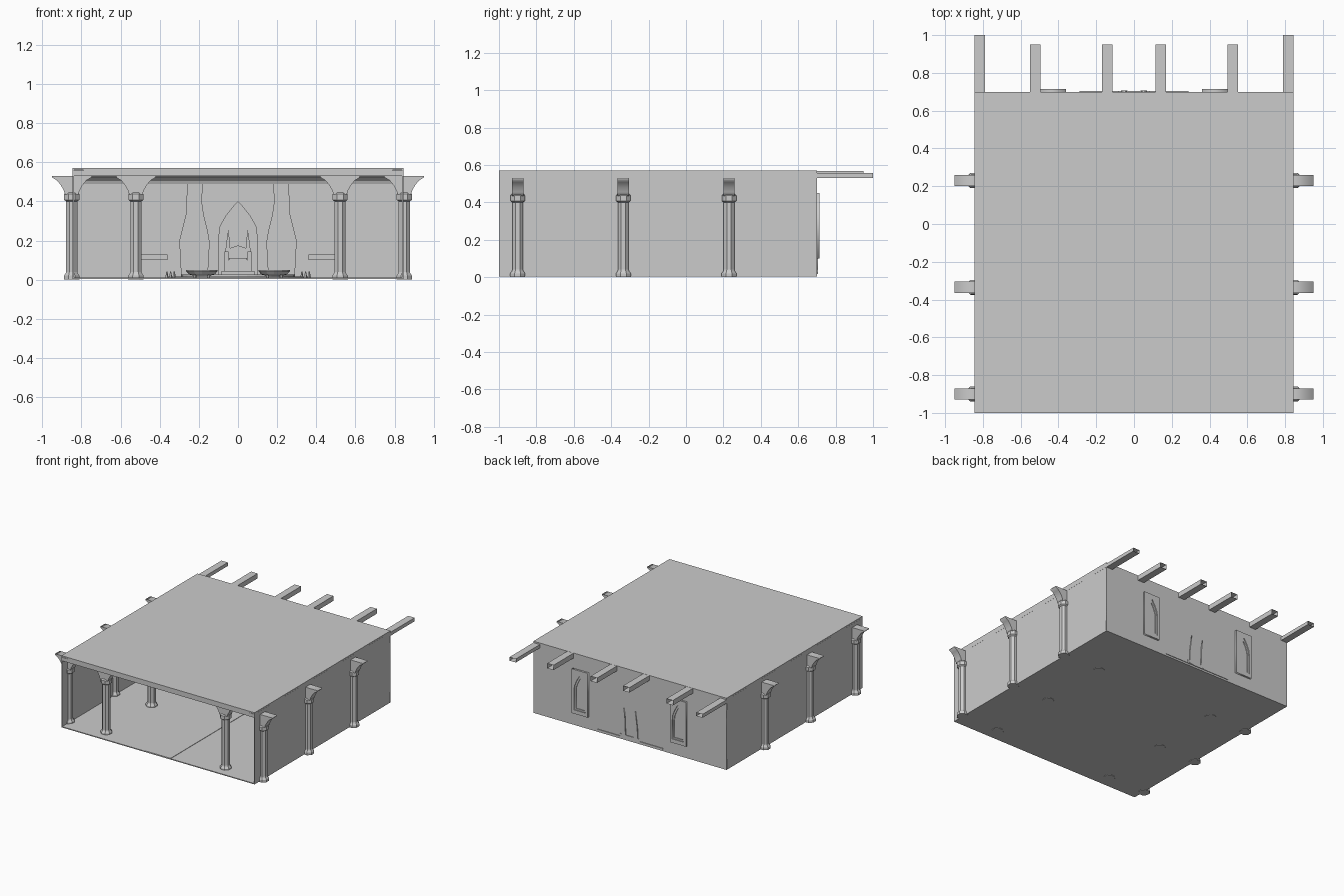
import bpy, bmesh
from math import pi, cos, sin

if "Cube" in bpy.data.objects:
    bpy.data.objects.remove(bpy.data.objects["Cube"])


def finish(name, bm):
    bmesh.ops.recalc_face_normals(bm, faces=bm.faces)
    me = bpy.data.meshes.new(name)
    bm.to_mesh(me)
    bm.free()
    ob = bpy.data.objects.new(name, me)
    bpy.context.collection.objects.link(ob)
    return ob


def box(name, x0, x1, y0, y1, z0, z1, open_back=False):
    bm = bmesh.new()
    bmesh.ops.create_cube(bm, size=1)
    for v in bm.verts:
        v.co = ((x0 + x1) / 2 + v.co.x * (x1 - x0),
                (y0 + y1) / 2 + v.co.y * (y1 - y0),
                (z0 + z1) / 2 + v.co.z * (z1 - z0))
    ob_faces = [f for f in bm.faces if f.calc_center_median().y > y1 - 1e-5]
    if open_back:
        bmesh.ops.delete(bm, geom=ob_faces, context='FACES_ONLY')
    return finish(name, bm)


def lathe(name, profile, x, y, n=8, cap=True, a0=0.0, arc=2 * pi):
    """Faceted turned part from (radius, z) points."""
    bm = bmesh.new()
    full = arc > 6.28
    m = n if full else n + 1
    rings = [[bm.verts.new((x + r * cos(a0 + arc * i / n), y + r * sin(a0 + arc * i / n), z))
              for i in range(m)] for r, z in profile]
    for a, b in zip(rings, rings[1:]):
        for i in range(m):
            bm.faces.new((a[i], a[(i + 1) % m], b[(i + 1) % m], b[i]))
    if cap:
        bm.faces.new(rings[0])
        bm.faces.new(rings[-1])
    return finish(name, bm)


def plate(name, loops, y0, y1, x=0.0):
    """Flat x-z outline (extra loops are holes) with thickness in y."""
    cu = bpy.data.curves.new(name, 'CURVE')
    cu.dimensions = '2D'
    cu.fill_mode = 'BOTH'
    cu.extrude = (y1 - y0) / 2
    for pts in loops:
        sp = cu.splines.new('POLY')
        sp.points.add(len(pts) - 1)
        for p, (px, pz) in zip(sp.points, pts):
            p.co = (px, pz, 0, 1)
        sp.use_cyclic_u = True
    ob = bpy.data.objects.new(name, cu)
    bpy.context.collection.objects.link(ob)
    ob.location = (x, (y0 + y1) / 2, 0)
    ob.rotation_euler = (pi / 2, 0, 0)
    bpy.ops.object.select_all(action='DESELECT')
    bpy.context.view_layer.objects.active = ob
    ob.select_set(True)
    bpy.ops.object.convert(target='MESH')
    return ob


def gothic(w, z0, spring, top):
    """Pointed arch outline of half width w."""
    side = [(w, spring), (w * .93, spring + (top - spring) * .3),
            (w * .62, spring + (top - spring) * .6), (0.25 * w, spring + (top - spring) * .86)]
    return ([(-w, z0), (w, z0)] + side + [(0, top)] + [(-a, b) for a, b in reversed(side)])


W, F, B, H = 0.845, -1.0, 0.70, 0.57

# shell: floor, roof, walls
box("floor", -W, W, F, B, 0.003, 0.01)
box("roof", -W, W, F, B, 0.56, H)
for s in (-1, 1):
    box("side_wall", min(s * W, s * (W - .006)), max(s * W, s * (W - .006)), F, B, 0.003, 0.56)

# back wall with two window openings
rect = [(-W, 0.003), (W, 0.003), (W, .56), (-W, .56)]
opening = gothic(.05, .13, .28, .41)
holes = [[(a + s * .43, b) for a, b in opening] for s in (-1, 1)]
plate("back_wall", [rect] + holes, B - .006, B)

# roof beams running past the back wall
for s in (-1, 1):
    for c, y1, z1 in ((.8175, 1.0, .558), (.522, .95, H - .001), (.142, .95, H - .001)):
        box("roof_beam", s * c - .028, s * c + .028, F, y1, .53, z1, True)

# columns, brackets and cross beams
shaft = [(.043, 0), (.043, .02), (.034, .032), (.031, .04), (.031, .40),
         (.042, .408), (.042, .437), (.034, .445)]
half = [(.034, .435), (.04, .455), (.055, .482), (.075, .507), (.10, .522), (.10, .53)]
bracket = half + [(-a, b) for a, b in reversed(half)]
for y in (-.90, -.335, .23):
    box("cross_beam", -.79, .79, y - .028, y + .028, .528, .56)
    for x in (-.85, -.522, .522, .85):
        lathe("column", shaft, x, y, 8, a0=pi / 8)
        plate("column_bracket", [bracket], y - .03, y + .03, x)
box("front_header", -.79, .79, F, F + .03, .53, .56)

# cornice along the back wall
bm = bmesh.new()
prof = [(B, .49), (B - .012, .49), (B - .018, .505), (B - .04, .525), (B - .04, .535), (B, .56)]
ends = [[bm.verts.new((x, y, z)) for y, z in prof] for x in (-.83, .83)]
for e in ends:
    bm.faces.new(e)
for i in range(len(prof)):
    j = (i + 1) % len(prof)
    bm.faces.new((ends[0][i], ends[0][j], ends[1][j], ends[1][i]))
finish("back_cornice", bm)

# windows, curtains and the arched panel on the back wall
for s in (-1, 1):
    frame = [(-.07, .10), (.07, .10), (.07, .45), (-.07, .45)]
    plate("window_frame", [frame, opening], B, B + .015, s * .43)
    plate("window_tracery", [gothic(.05, .13, .28, .41), gothic(.038, .142, .275, .385)],
          B - .008, B + .008, s * .43)
    plate("window_pane", [opening], B - .004, B + .002, s * .43)
    box("window_sill", s * .43 - .07, s * .43 + .07, B - .03, B, .10, .128)
    drape = [(.29, .01), (.30, .20), (.285, .26), (.265, .34), (.26, .49),
             (.18, .49), (.185, .40), (.175, .33), (.155, .25), (.145, .19), (.155, .01)]
    plate("wall_drape", [[(s * a, b) for a, b in drape]], B - .014, B - .004)
plate("arched_panel", [gothic(.10, .01, .22, .40)], B - .016, B - .004)

# carpet and half-round dais
box("carpet", -.11, .11, F, .40, .004, .013)
lathe("dais", [(.36, .003), (.36, .017)], 0, B, 20, a0=pi, arc=pi)
lathe("dais_step", [(.29, .017), (.29, .026)], 0, B + .005, 20, a0=pi, arc=pi)

# throne
box("throne_base", -.085, .085, .53, B + .005, .02, .045)
box("throne_seat", -.052, .052, .57, B - .005, .045, .10)
box("throne_cushion", -.045, .045, .565, B - .02, .10, .11)
plate("throne_back", [[(-.05, .045), (.05, .045), (.045, .16), (0, .175), (-.045, .16)]], .67, .698)
for s in (-1, 1):
    box("throne_arm", s * .058 - .01, s * .058 + .01, .57, B - .005, .045, .145)
    spire = [(.035, .02), (.07, .02), (.068, .12), (.058, .20), (.05, .255), (.042, .20), (.038, .12)]
    plate("throne_spire", [[(s * a, b) for a, b in spire]], .675, .707)

# fire bowls and stand feet
for s in (-1, 1):
    x, y = s * .185, .135
    lathe("fire_bowl", [(.04, .020), (.065, .026), (.08, .042), (.08, .05),
                        (.07, .05), (.06, .036), (.035, .03)], x, y, 12)
    for i in range(4):
        a = pi / 4 + i * pi / 2
        lathe("bowl_foot", [(.010, .003), (.007, .015), (.010, .03)],
              x + .05 * cos(a), y + .05 * sin(a), 6)
    for i in range(3):
        a = pi / 2 + i * 2 * pi / 3
        lathe("stand_foot", [(.010, .003), (.007, .02), (.003, .042)],
              s * .345 + .022 * cos(a), .56 + .022 * sin(a), 5)
